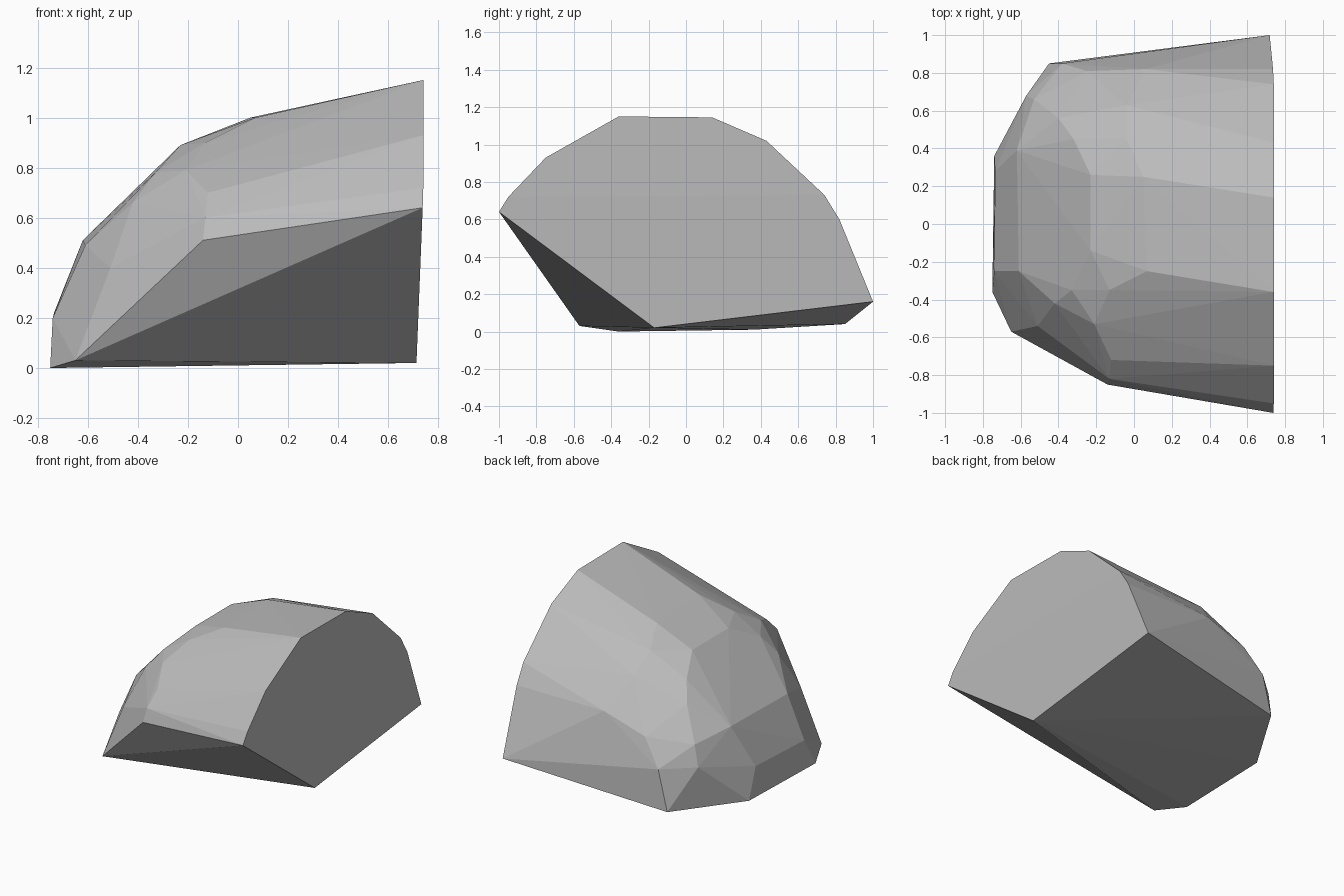
import bpy
import bmesh
import math

old = bpy.data.objects.get("Cube")
if old:
    bpy.data.objects.remove(old, do_unlink=True)


def make_material(name, colour):
    material = bpy.data.materials.new(name)
    material.use_nodes = True
    material.diffuse_color = colour
    for node in material.node_tree.nodes:
        if node.type == "BSDF_PRINCIPLED":
            node.inputs["Base Color"].default_value = colour
    return material


def cut_face_x(z):
    """The split face leans slightly inward near the ground."""
    return .74 - .04 * max(0, .7 - z)


# Outline of the split face, as (y, z)
split_outline = [
    (-1, .64), (-.95, .72), (-.75, .93), (-.36, 1.15), (.14, 1.145),
    (.43, 1.02), (.74, .73), (.82, .6), (1, .16), (-.17, .02),
]

# Corners of the underside
base_corners = [
    (-.65, -.57, .03), (-.75, -.36, 0), (-.74, .36, .01), (-.45, .85, .04),
]

# Chipped corners low around the sides
side_corners = [
    (-.74, -.25, .2), (-.735, .28, .22), (-.57, .68, .32), (-.38, .85, .32),
    (-.25, .81, .5), (-.14, -.85, .51), (-.51, -.54, .4),
]

# Chipped corners around the shoulder
shoulder_corners = [
    (-.61, -.25, .49), (-.62, .39, .51), (-.53, .66, .46), (-.4, .56, .67),
    (-.42, -.42, .66), (-.12, -.72, .7), (-.13, -.82, .6), (.08, -.82, .63),
    (.06, .82, .6), (-.04, .63, .8),
]

# Chipped corners on the crown
crown_corners = [
    (-.23, -.14, .89), (-.23, .26, .89), (-.32, .45, .78), (-.33, -.35, .78),
    (-.13, -.35, .9), (-.21, -.53, .79), (.06, -.54, .85), (.07, -.25, 1),
    (.05, .25, 1), (-.04, .45, .91), (.1, .53, .88),
]

# Wrap all corners in one faceted stone
bm = bmesh.new()
for y, z in split_outline:
    bm.verts.new((cut_face_x(z), y, z))
for corner in base_corners + side_corners + shoulder_corners + crown_corners:
    bm.verts.new(corner)
hull = bmesh.ops.convex_hull(bm, input=bm.verts[:])
unused = {g for g in hull["geom_interior"] + hull["geom_unused"]
          if isinstance(g, bmesh.types.BMVert)}
bmesh.ops.delete(bm, geom=list(unused), context="VERTS")

# Merge nearly level triangles into broad planes
bmesh.ops.dissolve_limit(bm, angle_limit=math.radians(1),
                         verts=bm.verts[:], edges=bm.edges[:])
bmesh.ops.recalc_face_normals(bm, faces=bm.faces[:])

mesh = bpy.data.meshes.new("boulder")
bm.to_mesh(mesh)
bm.free()
mesh.materials.append(make_material("stone_grey", (.5, .5, .5, 1)))
boulder = bpy.data.objects.new("boulder", mesh)
bpy.context.collection.objects.link(boulder)
